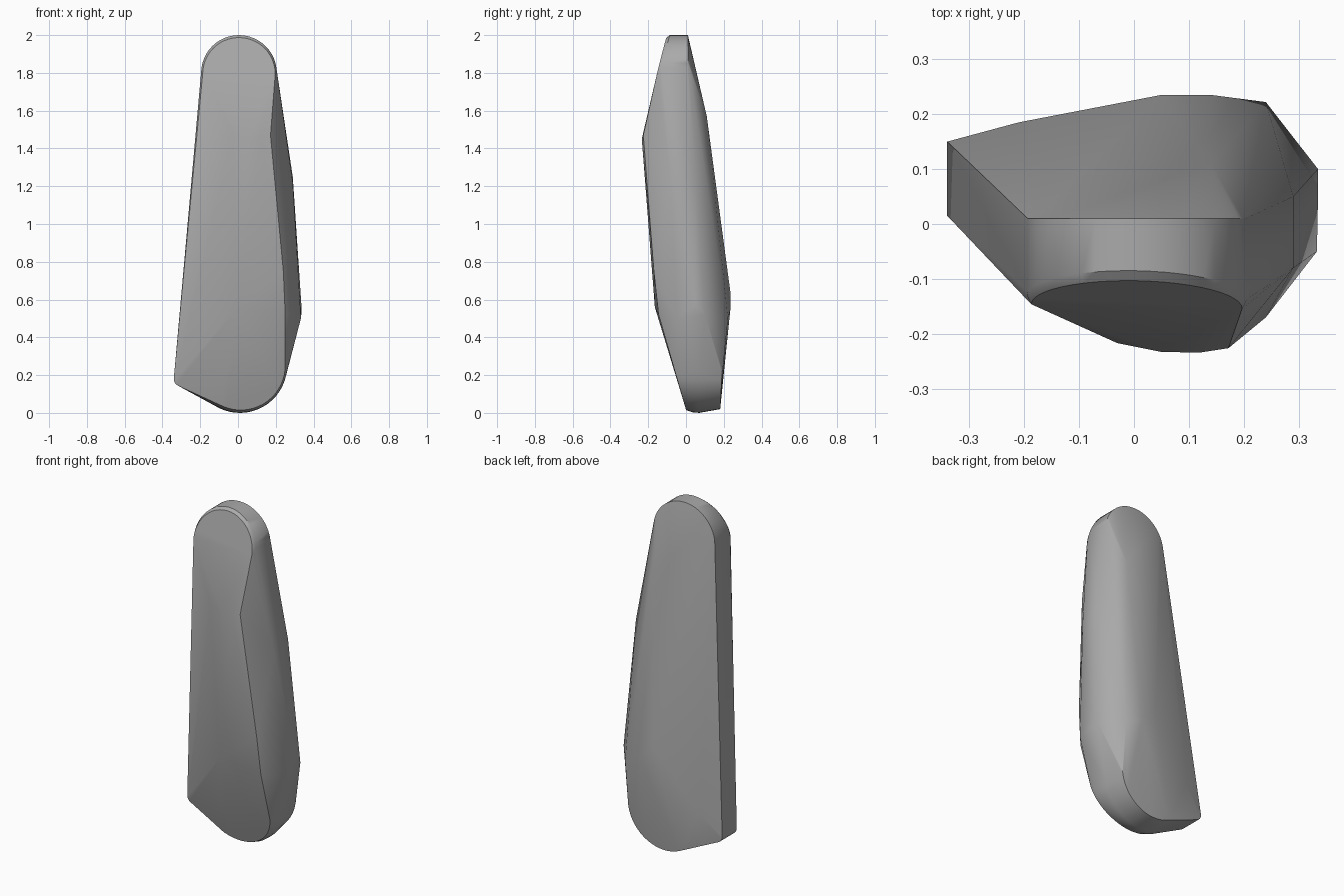
import bpy
import bmesh
from math import cos, sin, radians

cube = bpy.data.objects.get("Cube")
if cube:
    bpy.data.objects.remove(cube)

points = []


def arc(cx, cz, r, start, end, depth, steps=16):
    """Add points along an arc in the x-z plane; depth(x, z) gives y."""
    for i in range(steps + 1):
        a = radians(start + (end - start) * i / steps)
        x, z = cx + r * cos(a), cz + r * sin(a)
        points.append((x, depth(x, z), z))


def cap_y(x, z):
    return -0.10 - 0.243 * (2 - z) - 0.02 * x


def toe_y(x, z):
    return 0.005 - 0.29 * z


# Rounded top: slanted front cap, softened rim and flat back edge
arc(0.005, 1.795, 0.192, 0, 180, cap_y, 24)
arc(0.005, 1.8, 0.2, 0, 180, lambda x, z: cap_y(x, z) + 0.015, 24)
arc(0.005, 1.8, 0.2, 0, 180, lambda x, z: 0.01, 24)

# Rounded bottom: front edge, outer rim and back edge
arc(0.015, 0.25, 0.235, -116, -5, toe_y)
arc(0.012, 0.25, 0.247, -116, -5, lambda x, z: toe_y(x, z) + 0.03)
arc(0.01, 0.25, 0.25, -116, -5, lambda x, z: 0.07)
arc(0.012, 0.25, 0.23, -116, -5, lambda x, z: 0.18 + 0.05 * z)

# Small rounded corner at the lower side
for y in (0.015, 0.15):
    arc(-0.30, 0.18, 0.04, 180, 244, lambda x, z: y, 5)

# Front ridge below the cap, and the knee above the toe
points += [(-0.03, -0.217, 1.49), (0.05, -0.233, 1.455), (0.12, -0.234, 1.45),
           (0.172, -0.226, 1.47), (0.0, -0.165, 0.56), (0.25, -0.145, 0.52),
           (0.24, -0.17, 0.75)]

# Bulging side: front and back edges of the narrow side facet
points += [(0.333, -0.05, 0.50), (0.335, 0.10, 0.52), (0.335, 0.05, 0.58),
           (0.29, -0.08, 1.22), (0.29, 0.05, 1.25)]

# Back ridge
points += [(0.14, 0.11, 1.57), (0.05, 0.235, 0.64), (0.14, 0.235, 0.55),
           (0.24, 0.222, 0.50), (-0.21, 0.185, 0.30)]

# Wrap the outline points in one faceted solid
bm = bmesh.new()
for p in points:
    bm.verts.new(p)
hull = bmesh.ops.convex_hull(bm, input=bm.verts)
loose = set(hull["geom_interior"]) | set(hull["geom_unused"])
bmesh.ops.delete(bm, geom=[v for v in loose if isinstance(v, bmesh.types.BMVert)],
                 context="VERTS")
bmesh.ops.remove_doubles(bm, verts=bm.verts, dist=0.002)
bmesh.ops.dissolve_limit(bm, angle_limit=radians(1), verts=bm.verts, edges=bm.edges)
bmesh.ops.recalc_face_normals(bm, faces=bm.faces)
mesh = bpy.data.meshes.new("tapered_shell")
bm.to_mesh(mesh)
bm.free()

shell = bpy.data.objects.new("tapered_shell", mesh)
bpy.context.collection.objects.link(shell)

# Plain grey finish
grey = bpy.data.materials.new("plain_grey")
grey.use_nodes = True
color = (0.4, 0.4, 0.4, 1)
grey.diffuse_color = color
grey.node_tree.nodes["Principled BSDF"].inputs["Base Color"].default_value = color
mesh.materials.append(grey)

bpy.ops.object.select_all(action="DESELECT")
shell.select_set(True)
bpy.context.view_layer.objects.active = shell
bpy.ops.object.shade_smooth_by_angle(angle=radians(35))
